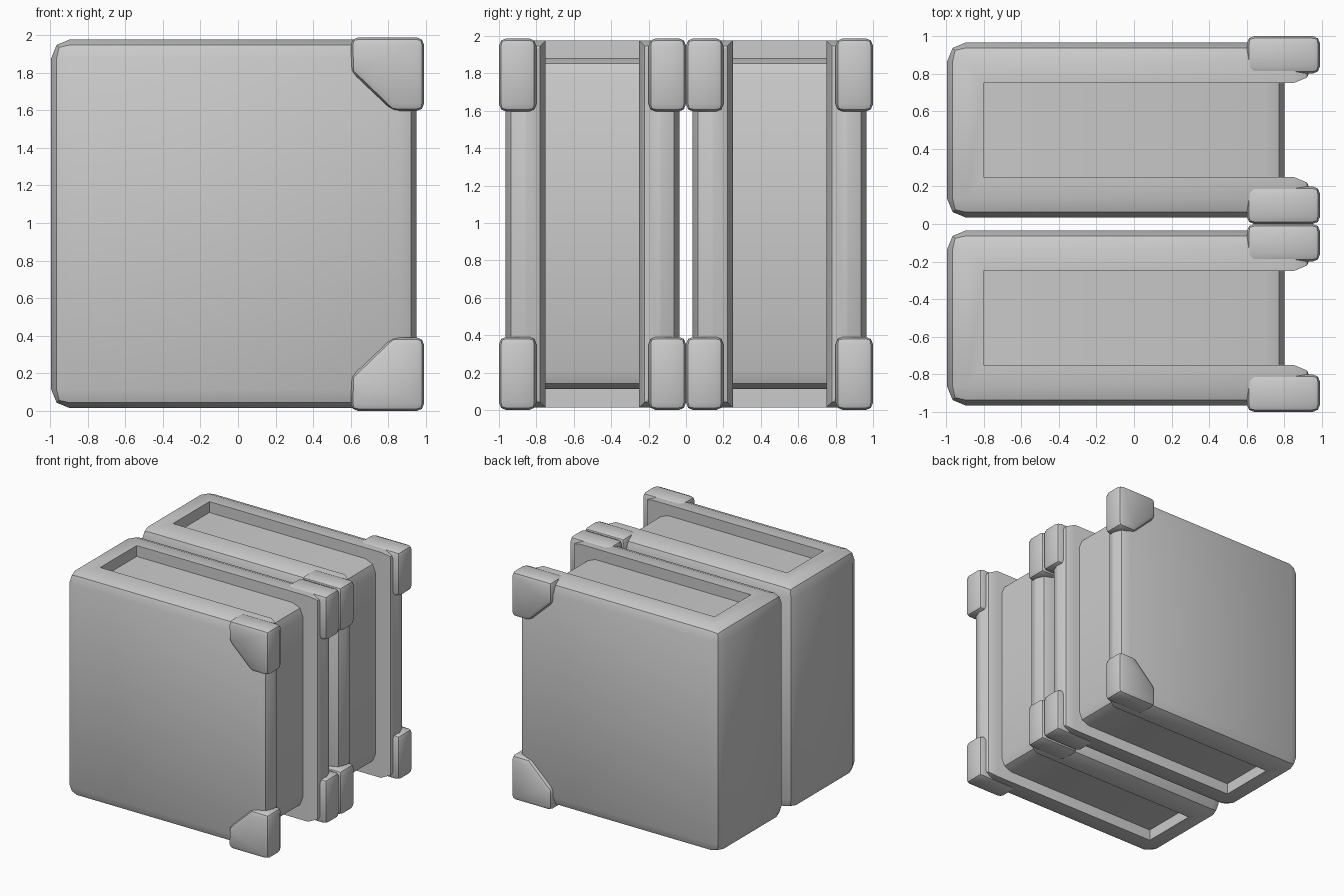
import bpy, bmesh
from math import radians
from mathutils import Vector

if "Cube" in bpy.data.objects:
    bpy.data.objects.remove(bpy.data.objects["Cube"])

MID_Z = 0.994  # mid height of the model


def prism(name, pts, axis, lo, hi, width, pick=lambda a, b: True):
    """Extrude a 2D outline along y or z, then round the picked edges."""
    bm = bmesh.new()
    place = (lambda p, t: (p[0], t, p[1])) if axis == 'y' else (lambda p, t: (p[0], p[1], t))
    face = bm.faces.new([bm.verts.new(place(p, lo)) for p in pts])
    out = bmesh.ops.extrude_face_region(bm, geom=[face])
    moved = [v for v in out['geom'] if isinstance(v, bmesh.types.BMVert)]
    bmesh.ops.translate(bm, verts=moved, vec=Vector(place((0, 0), hi - lo)))
    bmesh.ops.recalc_face_normals(bm, faces=bm.faces)
    edges = [e for e in bm.edges if pick(e.verts[0].co, e.verts[1].co)]
    bmesh.ops.bevel(bm, geom=edges, offset=width, segments=2, profile=0.5,
                    affect='EDGES', clamp_overlap=True)
    bmesh.ops.recalc_face_normals(bm, faces=bm.faces)
    mesh = bpy.data.meshes.new(name)
    bm.to_mesh(mesh)
    bm.free()
    ob = bpy.data.objects.new(name, mesh)
    bpy.context.collection.objects.link(ob)
    bpy.ops.object.select_all(action='DESELECT')
    ob.select_set(True)
    bpy.context.view_layer.objects.active = ob
    bpy.ops.object.shade_smooth_by_angle(angle=radians(30))
    return ob


def cover_edge(a, b):
    # keep the inner rim and inner spine corners sharp
    inner = lambda v: abs(abs(v.y) - 0.25) < 1e-4
    if inner(a) and inner(b):
        return a.x > 0.9 and b.x > 0.9
    return True


def page_edge(a, b):
    # only the top and bottom edges of the open page side
    return a.x > 0.7 and b.x > 0.7 and abs(a.z - b.z) < 1e-4


cover_outline = [(-0.994, -0.466), (0.95, -0.466), (0.95, -0.25), (-0.8, -0.25),
                 (-0.8, 0.25), (0.95, 0.25), (0.95, 0.466), (-0.994, 0.466)]
page_outline = [(-0.81, -0.255), (0.8, -0.255), (0.8, 0.255), (-0.81, 0.255)]
corner_outline = [(0.6, 0.994), (0.99, 0.994), (0.99, 0.602), (0.82, 0.602), (0.6, 0.81)]

for side, label in ((-1, "front"), (1, "back")):
    y = side * 0.5
    # wrap-around cover with rounded edges
    cover = prism(f"{label}_book_cover", cover_outline, 'z', 0.015, 1.977, 0.1, cover_edge)
    cover.location.y = y
    # recessed page block
    pages = prism(f"{label}_book_pages", page_outline, 'z', 0.112, 1.882, 0.1, page_edge)
    pages.location.y = y
    # corner protectors
    for board in (-1, 1):
        yc = y + board * 0.4
        for vert, vname in ((-1, "lower"), (1, "upper")):
            pts = [(px, MID_Z + vert * pz) for px, pz in corner_outline]
            bname = "left" if board < 0 else "right"
            prism(f"{label}_book_{vname}_{bname}_corner", pts, 'y', yc - 0.1, yc + 0.1, 0.04)
